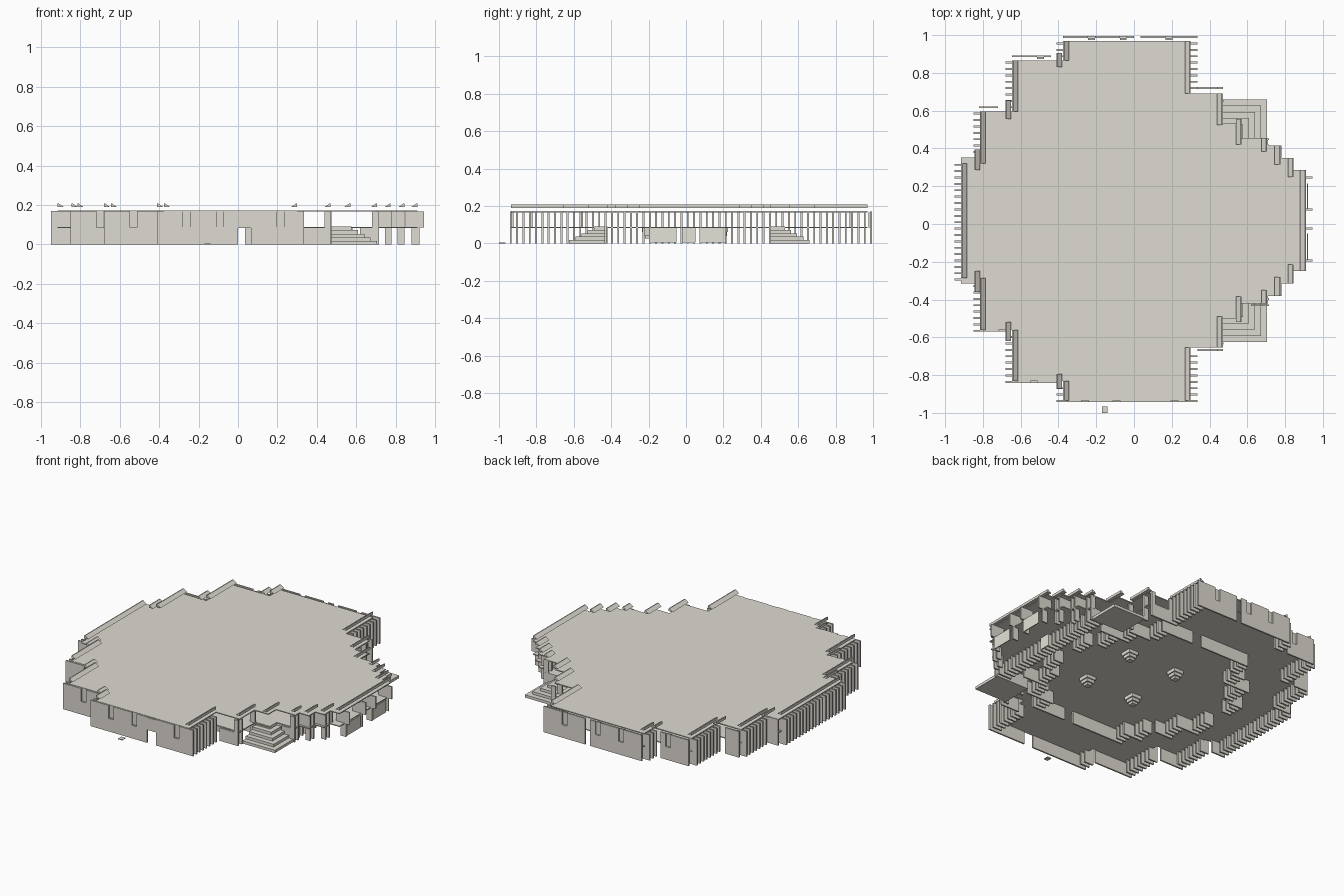
import bpy, bmesh

if "Cube" in bpy.data.objects:
    bpy.data.objects.remove(bpy.data.objects["Cube"])

CY = 0.0175    # the plan mirrors about this y line
BACK = 0.028   # back walls stand this much clear of the slab
PITCH = 0.0338
Y0 = -.937
Z1, Z2 = 0.085, 0.166
T = .005       # half thickness of the fins and walls


def my(y):
    return 2 * CY - y


def snap(y):
    return Y0 + round((y - Y0) / PITCH) * PITCH


class Part:
    """Collects boxes, prisms and plan slabs into one named object."""
    def __init__(self, name):
        self.name, self.bm = name, bmesh.new()

    def prism(self, pts, vec):
        n = len(pts)
        a = [self.bm.verts.new(p) for p in pts]
        b = [self.bm.verts.new([p[i] + vec[i] for i in range(3)]) for p in pts]
        self.bm.faces.new(a[::-1])
        self.bm.faces.new(b)
        for i in range(n):
            self.bm.faces.new((a[i], a[(i + 1) % n], b[(i + 1) % n], b[i]))

    def box(self, x0, x1, y0, y1, z0, z1):
        self.prism([(x0, y0, z0), (x1, y0, z0), (x1, y1, z0), (x0, y1, z0)],
                   (0, 0, z1 - z0))

    def both(self, x0, x1, y0, y1, z0, z1):
        self.box(x0, x1, y0, y1, z0, z1)
        self.box(x0, x1, my(y1), my(y0), z0, z1)

    def plate(self, x0, x1, y, z0, z1):
        y = snap(y)
        self.box(x0, x1, y - T, y + T, z0, z1)

    def done(self, color=(.74, .71, .65, 1)):
        bmesh.ops.recalc_face_normals(self.bm, faces=self.bm.faces)
        me = bpy.data.meshes.new(self.name)
        self.bm.to_mesh(me)
        self.bm.free()
        ob = bpy.data.objects.new(self.name, me)
        bpy.context.collection.objects.link(ob)
        m = bpy.data.materials.new(self.name)
        m.diffuse_color = color
        m.use_nodes = True
        m.node_tree.nodes["Principled BSDF"].inputs["Base Color"].default_value = m.diffuse_color
        me.materials.append(m)


# stepped plan: front half, from the left middle to the right middle
half = [(-.915, -.315), (-.815, -.315), (-.815, -.56), (-.645, -.56),
        (-.645, -.83), (-.375, -.83), (-.375, -.935), (.3, -.935), (.3, -.655),
        (.47, -.655), (.47, -.5), (.57, -.5), (.57, -.42), (.71, -.42),
        (.71, -.38), (.78, -.38), (.78, -.315), (.845, -.315), (.845, -.25),
        (.91, -.25)]
outline = half + [(x, my(y)) for x, y in half[::-1]]
for name, z in (("roof_slab", Z2), ("upper_floor_slab", Z1 - .003)):
    p = Part(name)
    p.prism([(x, y, z) for x, y in outline], (0, 0, .006))
    p.done()

# facade fins: plates parallel to the front, on one y pitch
fins = Part("facade_fins")
ring = Part("inner_hall_fins")
for k in range(57):
    y = Y0 + k * PITCH
    d = abs(y - CY)
    if d < .325:
        fins.plate(-.95, -.885, y, 0, Z2)
    elif d < .59:
        fins.plate(-.85, -.785, y, 0, Z2)
    elif d < .86:
        fins.plate(-.68, -.615, y, 0, Z2)
    else:
        fins.plate(-.41, -.345, y, 0, Z2)
    if d > .69:
        fins.plate(.27, .335, y, 0, Z2)
    if d < .45:                       # veranda back line
        ring.plate(.62, .70, y, 0, Z1)
    for lim0, lim1, xl, xr in ((.06, .2, -.66, .5), (.2, .36, -.56, .42),
                               (.36, .48, -.44, .36), (.48, .6, -.38, .24)):
        if lim0 <= d < lim1:
            ring.plate(xl, xl + .07, y, 0, Z1)
            ring.plate(xr, xr + .07, y, 0, Z1)
# closing walls of the stepped inner hall
for x0, x1, yy in ((-.36, 0, -.58), (.065, .3, -.58), (-.45, -.36, -.46),
                   (.28, .44, -.46), (-.57, -.44, -.34), (.4, .58, -.34),
                   (-.66, -.55, -.18)):
    ring.plate(x0, x1, yy, 0, Z1)
    ring.plate(x0, x1, my(yy), 0, Z1)
ring.done()

# right-hand veranda posts with deeper upper fins
for x, y0, y1 in ((.44, -.655, -.5), (.68, -.42, -.385), (.745, -.38, -.32),
                  (.81, -.315, -.255)):
    for y in {snap(y0 + .006), snap(y1 - .006)}:
        fins.plate(x, x + .035, y, 0, Z2)
        fins.plate(x, x + .035, my(y), 0, Z2)
for y in (-.19, -.02, .08, .25):
    fins.plate(.88, .92, y, 0, Z1)
    fins.plate(.85, .945, y, Z1, Z2)
for y in (-.36, -.29, -.24):
    for yy in (y, my(y)):
        fins.plate(.68, .845 if y > -.3 else .78, yy, Z1, Z2)
fins.done()

# solid walls facing front and back, with panels above
walls = Part("front_and_back_walls")


def wall(x0, x1, y, out):
    walls.plate(x0, x1, y, 0, Z1)
    y, x = snap(y), x0
    while x < x1 - .01:
        e = min(x + .132, x1)
        walls.box(x, e, y - T, y + T, Z1, Z2 + .004)
        if e < x1:
            yi = y - out * 2 * T
            walls.box(e, min(e + .036, x1), yi - T, yi + T, Z1, Z2)
        x = e + .036


for x0, x1, yy in ((-.41, 0, -.937), (.065, .335, -.937), (-.68, -.40, -.832),
                   (-.85, -.68, -.563), (-.95, -.85, -.30)):
    wall(x0, x1, yy, -1)
for x0, x1, yy in ((-.375, 0, .995), (.035, .335, .995), (-.645, -.44, .894),
                   (-.82, -.72, .625), (-.915, -.85, .36)):
    wall(x0, x1, yy, 1)
for yy in (-.655, .725):
    walls.plate(.335, .47, yy, 0, Z1)
    walls.plate(.44, .47, yy, Z1, Z2)
walls.plate(0, .065, -.937, Z1, Z2)
walls.done()

# sloped louvres floating above the roof edges
louvre = Part("roof_edge_louvres")


def wedge(x, y0, y1, side):
    a, b = (x, x + .03) if side < 0 else (x + .03, x)
    for s, e in ((y0, y1), (my(y1), my(y0))):
        louvre.prism([(a, s, .19), (b, s, .19), (a + (b - a) * .2, s, .207),
                      (a, s, .207)], (0, e - s, 0))


for x, y0, y1 in ((-.915, -.285, CY), (-.845, -.36, -.25), (-.815, -.56, -.285),
                  (-.68, -.62, -.52), (-.645, -.83, -.56), (-.41, -.87, -.795),
                  (-.375, -.935, -.83)):
    wedge(x, y0, y1, -1)
for x, y0, y1 in ((.27, -.935, -.655), (.44, -.655, -.49), (.54, -.52, -.385),
                  (.675, -.42, -.35), (.745, -.38, -.28), (.815, -.315, -.215),
                  (.88, -.25, CY)):
    wedge(x, y0, y1, 1)
louvre.done()

# corner stairs climbing to the veranda deck
stairs = Part("corner_stairs")
for k in range(5):
    stairs.both(.47, .705 - .032 * k, -.625 + .033 * k, -.42,
                .018 * k, .018 * (k + 1))
stairs.done()

# entrance panels on the right side
entry = Part("entrance_panels")
for x, y0, y1 in ((.915, -.19, -.05), (.915, .08, .215), (.70, -.02, .05)):
    entry.box(x, x + .006, y0, y1, .004, Z1)
entry.done((.78, .77, .68, 1))

# stepped column heads under the central hall ceiling
cols = Part("hall_column_heads")
for x in (-.16, .19):
    for y in (-.20, .19):
        for w, z0, z1 in ((.035, .06, .083), (.028, .04, .06), (.018, .025, .04)):
            cols.box(x - w, x + w, y - w, y + w, z0, z1)
cols.done()

# small paving plate out in front
plate = Part("paving_plate")
plate.box(-.17, -.14, -1, -.965, 0, .004)
plate.done()
